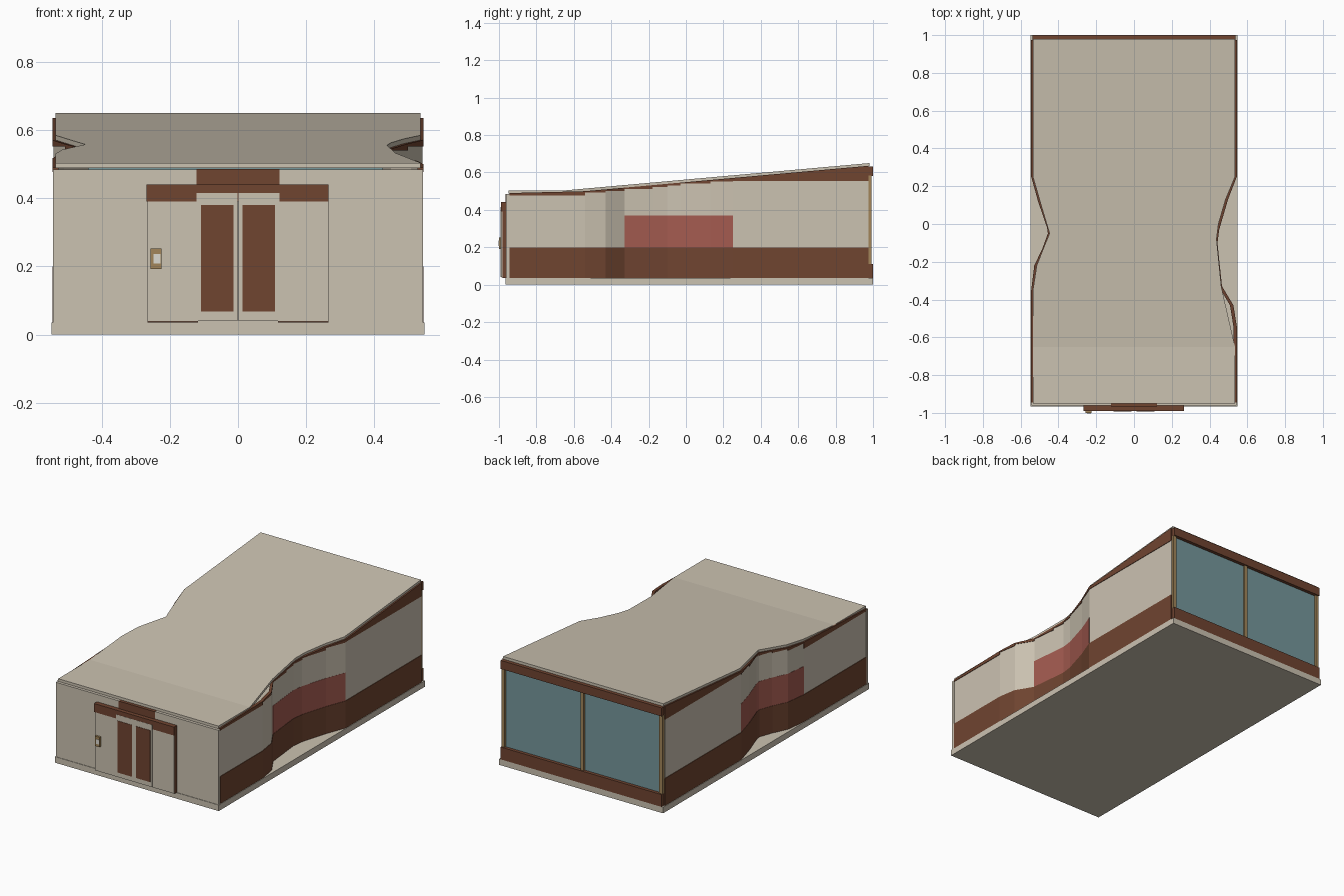
import bpy, bmesh

cube = bpy.data.objects.get("Cube")
if cube:
    bpy.data.objects.remove(cube, do_unlink=True)


def material(name, r, g, b):
    m = bpy.data.materials.new(name)
    m.use_nodes = True
    m.diffuse_color = (r, g, b, 1)
    m.node_tree.nodes["Principled BSDF"].inputs["Base Color"].default_value = (r, g, b, 1)
    return m


CREAM = material("cream", .60, .54, .44)
BROWN = material("dark_brown", .16, .058, .03)
RED = material("brick_red", .37, .105, .08)
GLASS = material("blue_glass", .18, .31, .33)
GOLD = material("bronze", .36, .235, .10)
SCREEN = material("pale_screen", .72, .70, .64)


def build(name, blocks):
    """Object from blocks; a block is (four bottom corners, four top corners, material)."""
    mesh = bpy.data.meshes.new(name)
    bm = bmesh.new()
    mats = []
    for bottom, top, mat in blocks:
        if mat not in mats:
            mats.append(mat)
        v = [bm.verts.new(p) for p in bottom + top]
        loops = [v[:4][::-1], v[4:]]
        loops += [[v[i], v[(i + 1) % 4], v[4 + (i + 1) % 4], v[4 + i]] for i in range(4)]
        for loop in loops:
            bm.faces.new(loop).material_index = mats.index(mat)
    bmesh.ops.recalc_face_normals(bm, faces=bm.faces)
    bm.to_mesh(mesh)
    bm.free()
    for m in mats:
        mesh.materials.append(m)
    obj = bpy.data.objects.new(name, mesh)
    bpy.context.collection.objects.link(obj)
    return obj


def box(name, mat, x0, x1, y0, y1, z0, z1):
    rect = [(x0, y0), (x1, y0), (x1, y1), (x0, y1)]
    return build(name, [([(x, y, z0) for x, y in rect], [(x, y, z1) for x, y in rect], mat)])


def interp(path, y):
    for (ya, xa), (yb, xb) in zip(path, path[1:]):
        if y <= yb:
            return xa + (xb - xa) * max(0, y - ya) / (yb - ya)
    return path[-1][1]


def roof_z(y):
    return .504 + max(0, y + .65) * .0896


# Plan of each wall and roof edge: (y, distance from the centre line)
right_wall = [(-.945, .541), (-.54, .541), (-.43, .523), (-.33, .463), (-.18, .447),
              (-.1, .439), (-.03, .448), (.13, .495), (.25, .541), (.975, .541)]
left_wall = [(-.945, .541), (-.35, .541), (-.22, .525), (-.13, .482), (-.05, .453),
             (-.02, .457), (.12, .505), (.25, .541), (.975, .541)]
right_roof = [(-.95, .535), (-.65, .535), (-.33, .462), (-.08, .437), (.0, .447),
              (.13, .485), (.25, .535), (.98, .535)]
left_roof = [(-.95, .535), (-.35, .535), (-.22, .515), (-.13, .48), (-.05, .447),
             (.07, .483), (.25, .535), (.98, .535)]

# Base slab
box("base_slab", CREAM, -.547, .547, -.965, 1.0, 0, .036)

# Sloping roof, in strips between the stations of both edges
stations = sorted({y for y, x in right_roof + left_roof})
strips = []
for a, b in zip(stations, stations[1:]):
    plan = [(-interp(left_roof, a), a), (interp(right_roof, a), a),
            (interp(right_roof, b), b), (-interp(left_roof, b), b)]
    strips.append(([(x, y, roof_z(y) - .016) for x, y in plan],
                   [(x, y, roof_z(y)) for x, y in plan], CREAM))
roof = build("roof", strips)
bm = bmesh.new()
bm.from_mesh(roof.data)
bmesh.ops.remove_doubles(bm, verts=bm.verts, dist=.0001)
seen = [f for f in bm.faces if abs(f.normal.y) > .9 and -.94 < f.calc_center_median().y < .97]
bmesh.ops.delete(bm, geom=seen, context='FACES_ONLY')
bm.to_mesh(roof.data)
bm.free()


# Curving side walls with plinth band, red panel and stepped top fascia
def side_wall(name, path, s, red_start):
    blocks = []
    for (ya, xa), (yb, xb) in zip(path, path[1:]):
        step = min(.555, roof_z((ya + yb) / 2) - .027)
        in_red = ya >= red_start and yb <= .25

        def panel(z0, z1a, z1b, mat, out):
            plan = [(s * (xa + out), ya), (s * (xb + out), yb),
                    (s * (xb - .015), yb), (s * (xa - .015), ya)]
            blocks.append(([(x, y, z0) for x, y in plan],
                           [(x, y, z) for (x, y), z in zip(plan, (z1a, z1b, z1b, z1a))], mat))

        panel(.036, .2, .2, BROWN, .003)
        panel(.2, .37, .37, RED if in_red else CREAM, .001 if in_red else 0)
        panel(.37, step, step, CREAM, 0)
        za, zb = roof_z(ya) - .014, roof_z(yb) - .014
        panel(min(step, za - .004), za, zb, BROWN, .003)
    build(name, blocks)


side_wall("right_side_wall", right_wall, 1, -.33)
side_wall("left_side_wall", left_wall, -1, -.35)

# Front wall and entrance surround
box("front_wall", CREAM, -.543, .543, -.962, -.944, .036, .485)
for s, side in ((-1, "right"), (1, "left")):
    xs = sorted((s * .118, s * .265))
    box(side + "_entrance_backing", BROWN, *xs, -.982, -.962, .036, .39)
    box(side + "_entrance_panel", CREAM, *xs, -.987, -.982, .038, .39)
    # Sliding door leaf with dark pane
    xs = sorted((s * .001, s * .121))
    box(side + "_door_leaf", CREAM, *xs, -.991, -.962, .04, .415)
    xs = sorted((s * .013, s * .109))
    box(side + "_door_pane", BROWN, *xs, -.993, -.99, .068, .38)
box("entrance_header", BROWN, -.268, .266, -.99, -.962, .39, .441)
box("upper_sign_panel", BROWN, -.121, .121, -.966, -.944, .441, .486)

# Door intercom
box("intercom", GOLD, -.256, -.224, -1.0, -.986, .192, .252)
box("intercom_screen", SCREEN, -.248, -.227, -1.002, -.999, .208, .236)

# Glazed back wall
box("back_sill", BROWN, -.537, .537, .972, 1.0, .036, .11)
box("back_lintel", BROWN, -.537, .537, .972, 1.0, .582, .633)
box("back_glass", GLASS, -.535, .535, .97, .98, .11, .59)
for x, label in ((-.527, "right"), (0, "middle"), (.527, "left")):
    box(label + "_back_mullion", GOLD, x - .011, x + .011, .97, .992, .11, .583)
